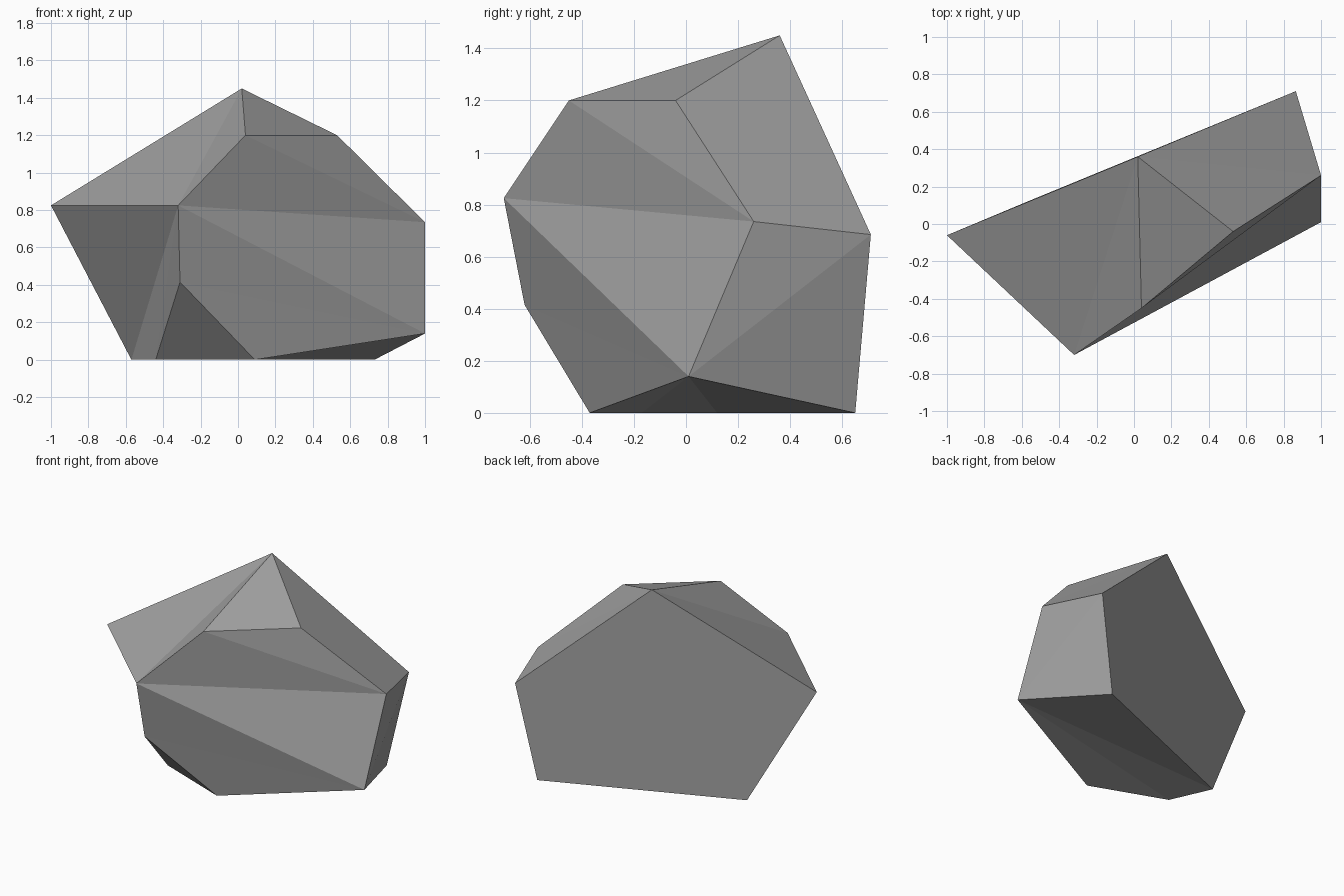
import bpy
import bmesh

# Remove the default object only
cube = bpy.data.objects.get("Cube")
if cube:
    bpy.data.objects.remove(cube, do_unlink=True)

# Single stone colour
stone = bpy.data.materials.new("stone_grey")
stone.use_nodes = True
colour = (0.36, 0.36, 0.36, 1)
stone.diffuse_color = colour
stone.node_tree.nodes["Principled BSDF"].inputs["Base Color"].default_value = colour

# Corners of the faceted rock
corners = {
    "left_tip": (-1, -.06, .825),
    "front_tip": (-.32, -.7, .825),
    "front_low": (-.31, -.62, .415),
    "peak": (.02, .36, 1.45),
    "crown_front": (.04, -.45, 1.2),
    "crown_side": (.53, -.04, 1.2),
    "side_high": (1, .26, .735),
    "side_low": (1, .01, .14),
    "back_tip": (.865, .71, .685),
    "base_left": (-.57, .12, 0),
    "base_corner": (-.44, -.17, 0),
    "base_front": (.09, -.37, 0),
    "base_back": (.73, .65, 0),
}

bm = bmesh.new()
verts = {name: bm.verts.new(co) for name, co in corners.items()}


def facet(*names):
    bm.faces.new([verts[n] for n in names])


def fan(hub, *ring):
    """Triangles spreading from one hub corner along a ring."""
    for a, b in zip(ring, ring[1:]):
        facet(hub, a, b)


# Front, left and upper left facets meet at the front tip
fan("front_tip", "peak", "crown_front", "side_high", "side_low", "front_low",
    "base_corner", "base_left", "left_tip", "peak")

# Crown and upper right slope
fan("peak", "crown_front", "crown_side", "side_high", "back_tip")
facet("crown_front", "side_high", "crown_side")

# Right side, underside and lower front spread from the low side corner
fan("side_low", "side_high", "back_tip", "base_back", "base_left",
    "base_corner", "base_front", "front_low")
facet("front_low", "base_front", "base_corner")

# Flat back
facet("peak", "left_tip", "base_left", "base_back", "back_tip")

bmesh.ops.recalc_face_normals(bm, faces=bm.faces[:])
mesh = bpy.data.meshes.new("rock")
bm.to_mesh(mesh)
bm.free()
mesh.materials.append(stone)
rock = bpy.data.objects.new("rock", mesh)
bpy.context.collection.objects.link(rock)
